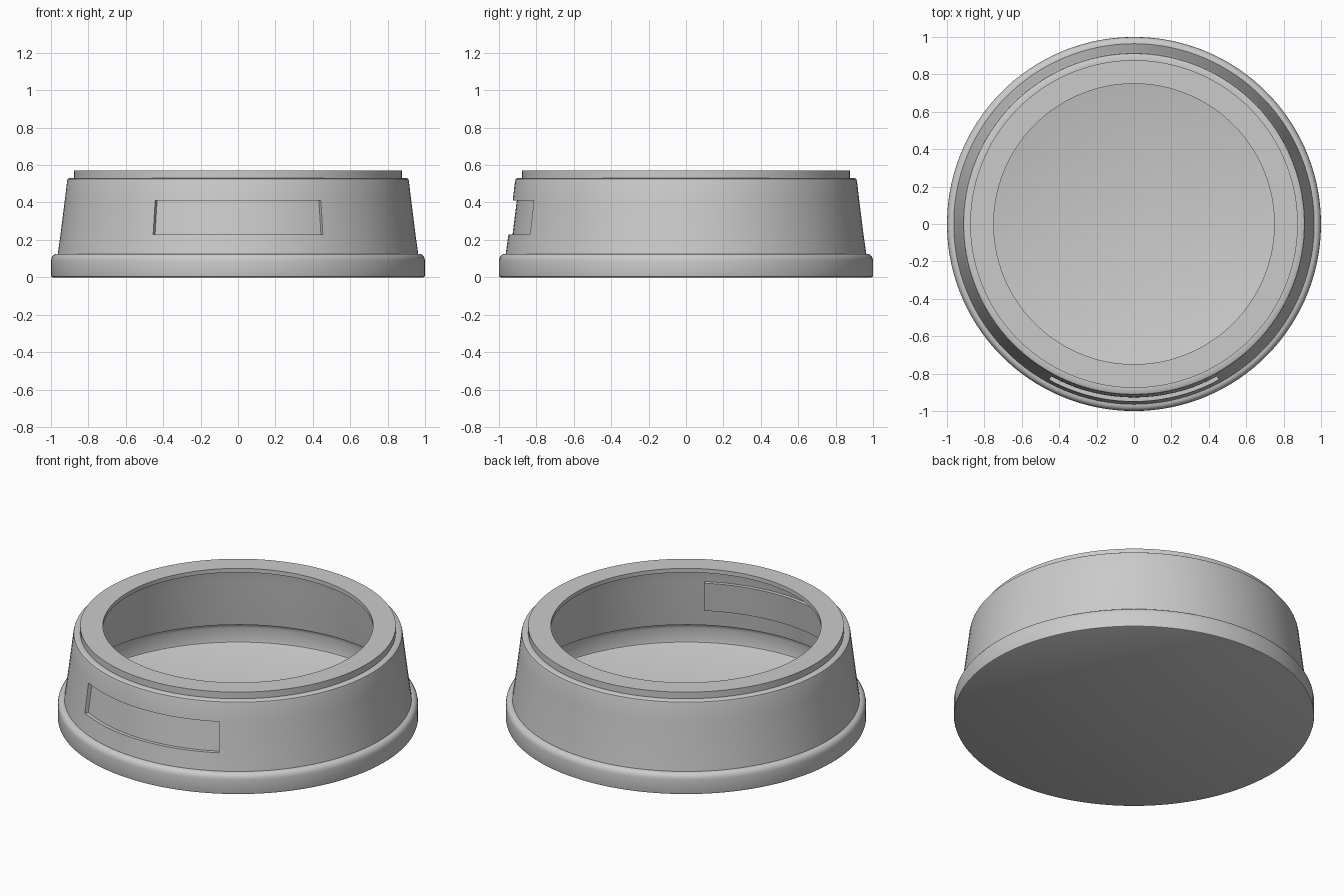
import bpy, bmesh
from math import sin, cos, pi, radians, hypot

if "Cube" in bpy.data.objects:
    bpy.data.objects.remove(bpy.data.objects["Cube"])

SEG = 126            # panel edges fall on whole segments
PANEL_HALF = 10      # half width of the front panel in segments
PANEL_DEPTH = 0.022

# Thin shell outline (radius, height): foot, tapered body, stepped rim, inner lip
profile = [
    (0.992, 0.0), (0.998, 0.003), (1.0, 0.01), (1.0, 0.09), (0.997, 0.105),
    (0.989, 0.117), (0.978, 0.124), (0.964, 0.125),
    (0.949, 0.23), (0.9265, 0.41),
    (0.914, 0.515), (0.911, 0.525), (0.903, 0.53),
    (0.876, 0.53), (0.876, 0.57), (0.75, 0.57), (0.75, 0.545),
]

bm = bmesh.new()
rings = []
for r, z in profile:
    rings.append([bm.verts.new((r * sin(2 * pi * j / SEG), -r * cos(2 * pi * j / SEG), z))
                  for j in range(SEG)])

# Revolved wall, remembering the faces of the front panel
panel = []
for i in range(len(rings) - 1):
    for j in range(SEG):
        k = (j + 1) % SEG
        f = bm.faces.new((rings[i][j], rings[i][k], rings[i + 1][k], rings[i + 1][j]))
        if profile[i][1] == 0.23 and (j < PANEL_HALF or j >= SEG - PANEL_HALF):
            panel.append(f)

# Flat floor
bm.faces.new(list(reversed(rings[0])))

# Recessed label panel pressed into the front
new = bmesh.ops.extrude_face_region(bm, geom=panel)["geom"]
for v in (g for g in new if isinstance(g, bmesh.types.BMVert)):
    r = hypot(v.co.x, v.co.y)
    s = (r - PANEL_DEPTH) / r
    v.co.x *= s
    v.co.y *= s
old = [f for f in panel if f.is_valid and f not in new]
if old:
    bmesh.ops.delete(bm, geom=old, context='FACES')

mesh = bpy.data.meshes.new("bowl_shell")
bm.to_mesh(mesh)
bm.free()
bowl = bpy.data.objects.new("bowl_shell", mesh)
bpy.context.collection.objects.link(bowl)

bpy.context.view_layer.objects.active = bowl
bowl.select_set(True)
bpy.ops.object.shade_smooth_by_angle(angle=radians(40))
